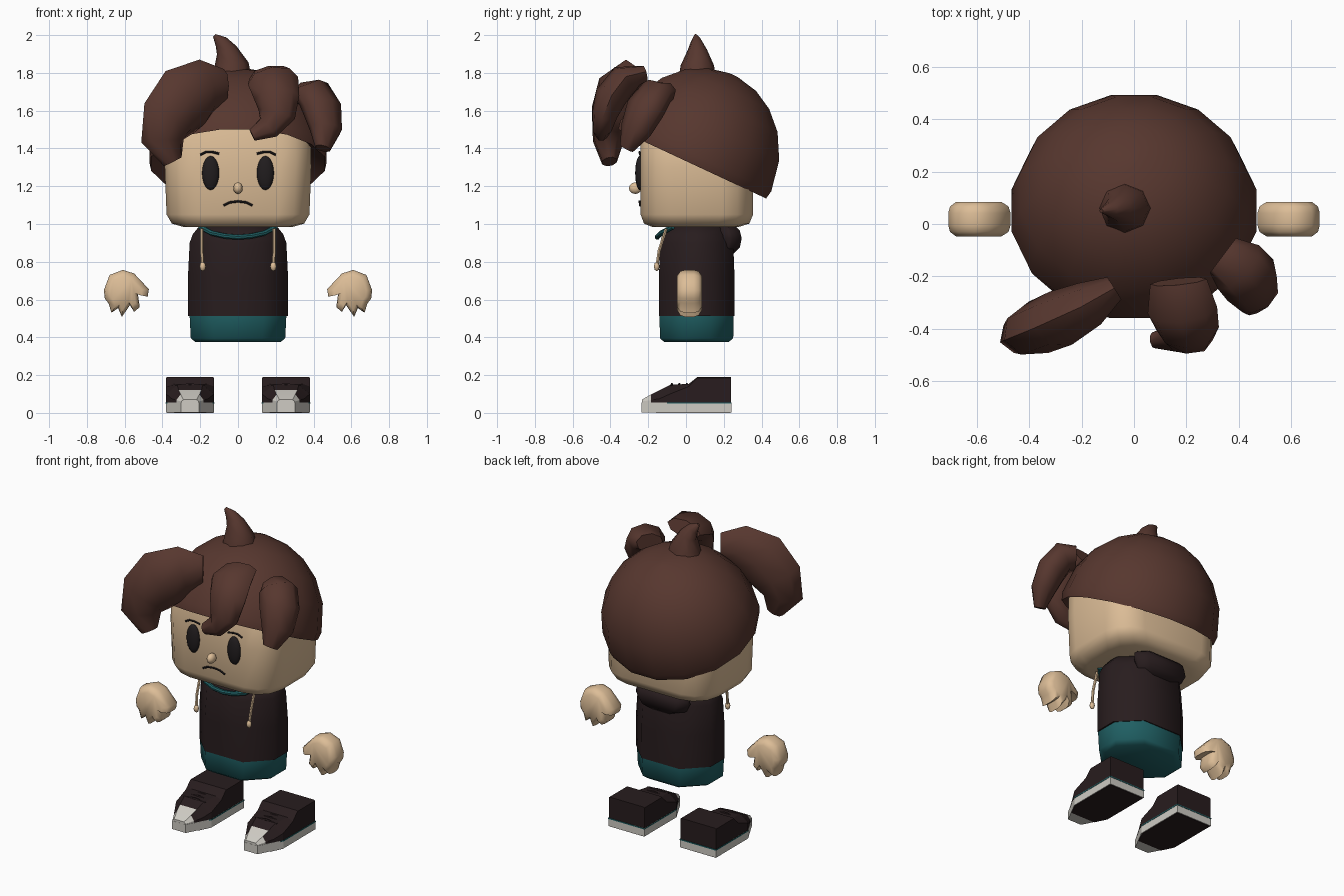
import bpy, bmesh, math
from mathutils import Vector, Matrix


def mat(name, r, g, b):
    m = bpy.data.materials.new(name)
    m.diffuse_color = (r, g, b, 1)
    return m


HAIR = mat("brown hair", 0.095, 0.038, 0.028)
SKIN = mat("skin", 0.72, 0.51, 0.31)
DARK = mat("dark cloth", 0.021, 0.012, 0.013)
TEAL = mat("teal trim", 0.014, 0.115, 0.125)
PALE = mat("pale rubber", 0.62, 0.60, 0.55)
BLACK = mat("black ink", 0.015, 0.012, 0.013)


def loft(name, rings, mats, angle=40, rule=None):
    """Skin a list of equal-length point rings and cap both ends."""
    bm = bmesh.new()
    vs = [[bm.verts.new(p) for p in ring] for ring in rings]
    n = len(vs[0])
    for a, b in zip(vs, vs[1:]):
        for i in range(n):
            j = (i + 1) % n
            bm.faces.new((a[i], a[j], b[j], b[i]))
    bm.faces.new(vs[0])
    bm.faces.new(vs[-1])
    bmesh.ops.recalc_face_normals(bm, faces=bm.faces)
    if rule:
        for f in bm.faces:
            f.material_index = rule(f.calc_center_median())
    me = bpy.data.meshes.new(name)
    bm.to_mesh(me)
    bm.free()
    for m in mats:
        me.materials.append(m)
    ob = bpy.data.objects.new(name, me)
    bpy.context.collection.objects.link(ob)
    bpy.ops.object.select_all(action='DESELECT')
    ob.select_set(True)
    bpy.context.view_layer.objects.active = ob
    bpy.ops.object.shade_smooth_by_angle(angle=math.radians(angle))
    return ob


def tube(name, path, radii, m, normal=(0, -1, 0.01), sides=8, angle=40):
    """Sweep an ellipse (width, thickness) along a path."""
    pts = [Vector(p) for p in path]
    rings = []
    for i, p in enumerate(pts):
        t = (pts[min(i + 1, len(pts) - 1)] - pts[max(i - 1, 0)]).normalized()
        w = t.cross(Vector(normal)).normalized()
        k = w.cross(t)
        rw, rt = radii[i] if isinstance(radii, list) else (radii, radii)
        rings.append([p + w * rw * math.cos(a) + k * rt * math.sin(a)
                      for a in (2 * math.pi * j / sides for j in range(sides))])
    return loft(name, rings, [m], angle)


def ellipsoid(name, c, r, m, seg=12, rows=8):
    rings = []
    for i in range(rows + 1):
        a = math.pi * (0.02 + 0.96 * i / rows) - math.pi / 2
        rings.append([(c[0] + r[0] * math.cos(a) * math.cos(b),
                       c[1] + r[1] * math.cos(a) * math.sin(b),
                       c[2] + r[2] * math.sin(a))
                      for b in (2 * math.pi * j / seg for j in range(seg))])
    return loft(name, rings, [m], 60)


def round_rect(hx, y0, y1, z, r, seg=2):
    """Horizontal rectangle with rounded corners."""
    out = []
    corners = ((hx - r, y1 - r, 0), (-hx + r, y1 - r, 90), (-hx + r, y0 + r, 180), (hx - r, y0 + r, 270))
    for cx, cy, a0 in corners:
        for k in range(seg + 1):
            a = math.radians(a0 + 90 * k / seg)
            out.append((cx + r * math.cos(a), cy + r * math.sin(a), z))
    return out


# Head: rounded block
loft("head", [round_rect(hx, y0, y1, z, 0.165, 3) for hx, y0, y1, z in (
    (0.29, -0.18, 0.28, 0.985), (0.35, -0.222, 0.335, 1.002), (0.378, -0.24, 0.355, 1.05),
    (0.388, -0.242, 0.355, 1.3), (0.385, -0.24, 0.34, 1.5), (0.28, -0.2, 0.28, 1.62))], [SKIN], 50)

# Torso, hem and hood
loft("torso", [round_rect(hx, y0, y1, z, 0.13, 1) for hx, y0, y1, z in (
    (0.265, -0.143, 0.258, 0.512), (0.265, -0.143, 0.257, 0.72), (0.256, -0.137, 0.25, 0.9),
    (0.24, -0.125, 0.24, 0.945), (0.2, -0.09, 0.215, 0.995))], [DARK], 60)
loft("hem", [round_rect(hx, y0, y1, z, 0.12, 1) for hx, y0, y1, z in (
    (0.225, -0.115, 0.225, 0.375), (0.25, -0.138, 0.25, 0.395), (0.256, -0.14, 0.252, 0.514))], [TEAL], 60)
loft("hood", [round_rect(hx, 0.17, y1, z, 0.05, 1) for hx, y1, z in (
    (0.11, 0.255, 0.845), (0.16, 0.285, 0.875), (0.185, 0.295, 0.925), (0.18, 0.285, 0.965), (0.15, 0.26, 0.99))],
    [DARK], 60)
tube("collar", [(-0.2, -0.07, 0.985), (-0.14, -0.13, 0.952), (-0.07, -0.148, 0.936), (0, -0.152, 0.93),
                (0.07, -0.148, 0.936), (0.14, -0.13, 0.952), (0.2, -0.07, 0.985)], 0.014, TEAL, (0, 0.3, 1))

# Hair cap: tilted half ellipsoid with a hollowed underside
tilt = Matrix.Translation((0, 0.045, 1.345)) @ Matrix.Rotation(math.radians(-25), 4, 'X')
cap = [(0.68, 0.07), (0.98, -0.03)] + [(math.cos(a), math.sin(a) * 0.49)
                                       for a in (math.radians(d) for d in (2, 22, 40, 56, 71, 87))]
loft("hair_cap", [[tilt @ Vector((0.478 * s * math.cos(b), 0.45 * s * math.sin(b), z))
                   for b in (2 * math.pi * (j + 0.5) / 16 for j in range(16))] for s, z in cap], [HAIR], 50)

# Hair tuft and front locks
tube("hair_tuft", [(-0.035, 0.06, 1.77), (-0.035, 0.06, 1.84), (-0.06, 0.06, 1.92), (-0.09, 0.055, 1.965), (-0.125, 0.05, 1.998)],
     [(0.108, 0.1), (0.092, 0.088), (0.056, 0.052), (0.036, 0.03), (0.01, 0.008)], HAIR, sides=8, angle=60)
tube("left_lock", [(-0.075, -0.245, 1.73), (-0.17, -0.305, 1.73), (-0.28, -0.36, 1.67),
                   (-0.365, -0.395, 1.56), (-0.40, -0.41, 1.44), (-0.345, -0.405, 1.33)],
     [(0.09, 0.05), (0.145, 0.09), (0.178, 0.11), (0.16, 0.105), (0.12, 0.08), (0.055, 0.04)],
     HAIR, (0.35, -0.93, 0), 8, 60)
tube("middle_lock", [(0.17, -0.22, 1.79), (0.185, -0.33, 1.76), (0.205, -0.40, 1.67),
                     (0.205, -0.43, 1.58), (0.16, -0.44, 1.51), (0.075, -0.445, 1.47)],
     [(0.11, 0.05), (0.135, 0.085), (0.12, 0.085), (0.1, 0.068), (0.07, 0.05), (0.035, 0.03)],
     HAIR, (0, -0.85, 0.5), 8, 60)
tube("right_lock", [(0.34, -0.12, 1.69), (0.40, -0.165, 1.69), (0.445, -0.215, 1.61),
                    (0.465, -0.265, 1.5), (0.45, -0.315, 1.4)],
     [(0.085, 0.06), (0.115, 0.085), (0.118, 0.09), (0.095, 0.075), (0.045, 0.035)],
     HAIR, (0.6, -0.6, 0.5), 8, 60)

# Nose and mouth
ellipsoid("nose", (0, -0.268, 1.19), (0.025, 0.036, 0.031), SKIN, 10, 6)
tube("mouth", [(-0.077, -0.243, 1.098), (-0.045, -0.245, 1.114), (0, -0.246, 1.12),
               (0.045, -0.245, 1.114), (0.077, -0.243, 1.098)], 0.006, BLACK, (0, -1, 0), 6)

# Hand outline (x, z), viewed from the front
HAND = [(.71, .65), (.68, .73), (.61, .757), (.55, .738), (.472, .655), (.478, .615), (.53, .63), (.52, .56),
        (.55, .535), (.572, .57), (.615, .508), (.635, .555), (.67, .53), (.685, .58), (.705, .605)]

for s, side in ((-1, "left"), (1, "right")):
    # Eye and brow
    ellipsoid(side + "_eye", (s * 0.145, -0.245, 1.27), (0.045, 0.024, 0.09), BLACK, 16, 10)
    tube(side + "_brow", [(s * 0.1, -0.243, 1.372), (s * 0.135, -0.246, 1.381), (s * 0.17, -0.246, 1.381),
                          (s * 0.2, -0.243, 1.366)], 0.006, BLACK, (0, -1, 0), 6)
    # Drawstring with knot
    tube(side + "_drawstring", [(s * 0.192, -0.105, 0.975), (s * 0.192, -0.142, 0.86), (s * 0.187, -0.155, 0.77)],
         0.009, SKIN, (0, -1, 0), 6)
    ellipsoid(side + "_drawstring_knot", (s * 0.187, -0.155, 0.775), (0.017, 0.015, 0.025), SKIN, 8, 4)
    # Hand
    loft(side + "_hand", [[(s * (0.6 + (x - 0.6) * k), y, 0.64 + (z - 0.64) * k) for x, z in HAND]
                          for y, k in ((-0.048, 0.72), (-0.03, 0.94), (-0.005, 1), (0.042, 1), (0.067, 0.94), (0.085, 0.72))],
         [SKIN], 60)

    # Shoe
    cx = s * 0.254

    def plan(z, g=0.0, front=-0.235, hw=0.048):
        half = [(hw + g, front), (0.127 + g, -0.085), (0.127 + g, 0.24 + g)]
        return [(cx + x, y, z) for x, y in half] + [(cx - x, y, z) for x, y in reversed(half)]

    loft(side + "_shoe_sole", [plan(0.003), plan(0.056)], [PALE], 20)
    loft(side + "_shoe_tread", [plan(0, -0.004, -0.16, 0.09), plan(0.005, -0.004, -0.16, 0.09)], [DARK], 20)
    loft(side + "_shoe_stripe", [plan(0.049, 0.002, -0.1, 0.118), plan(0.056, 0.002, -0.1, 0.118)], [TEAL], 20)
    rings = []
    for y, hw, mid, tw, top in ((-0.234, 0.046, 0.06, 0.035, 0.07), (-0.185, 0.072, 0.068, 0.05, 0.098),
                                (-0.14, 0.097, 0.075, 0.06, 0.12), (-0.085, 0.126, 0.1, 0.068, 0.148),
                                (0.015, 0.126, 0.14, 0.085, 0.154), (0.06, 0.126, 0.186, 0.118, 0.19),
                                (0.239, 0.126, 0.186, 0.118, 0.19)):
        rings.append([(cx + x, y, z) for x, z in ((-hw, 0.05), (hw, 0.05), (hw, mid), (tw, top), (-tw, top), (-hw, mid))])
    loft(side + "_shoe_upper", rings, [DARK, PALE], 20,
         lambda c: 1 if c.y < -0.2 or (c.y < -0.14 and abs(c.x - cx) < 0.04) else 0)
    for k in range(3):
        y = -0.075 + 0.04 * k
        tube(side + "_lace_%d" % (k + 1), [(cx - 0.075, y, 0.141), (cx, y, 0.15), (cx + 0.075, y, 0.141)],
             0.008, DARK, (0, 0, 1), 6)
